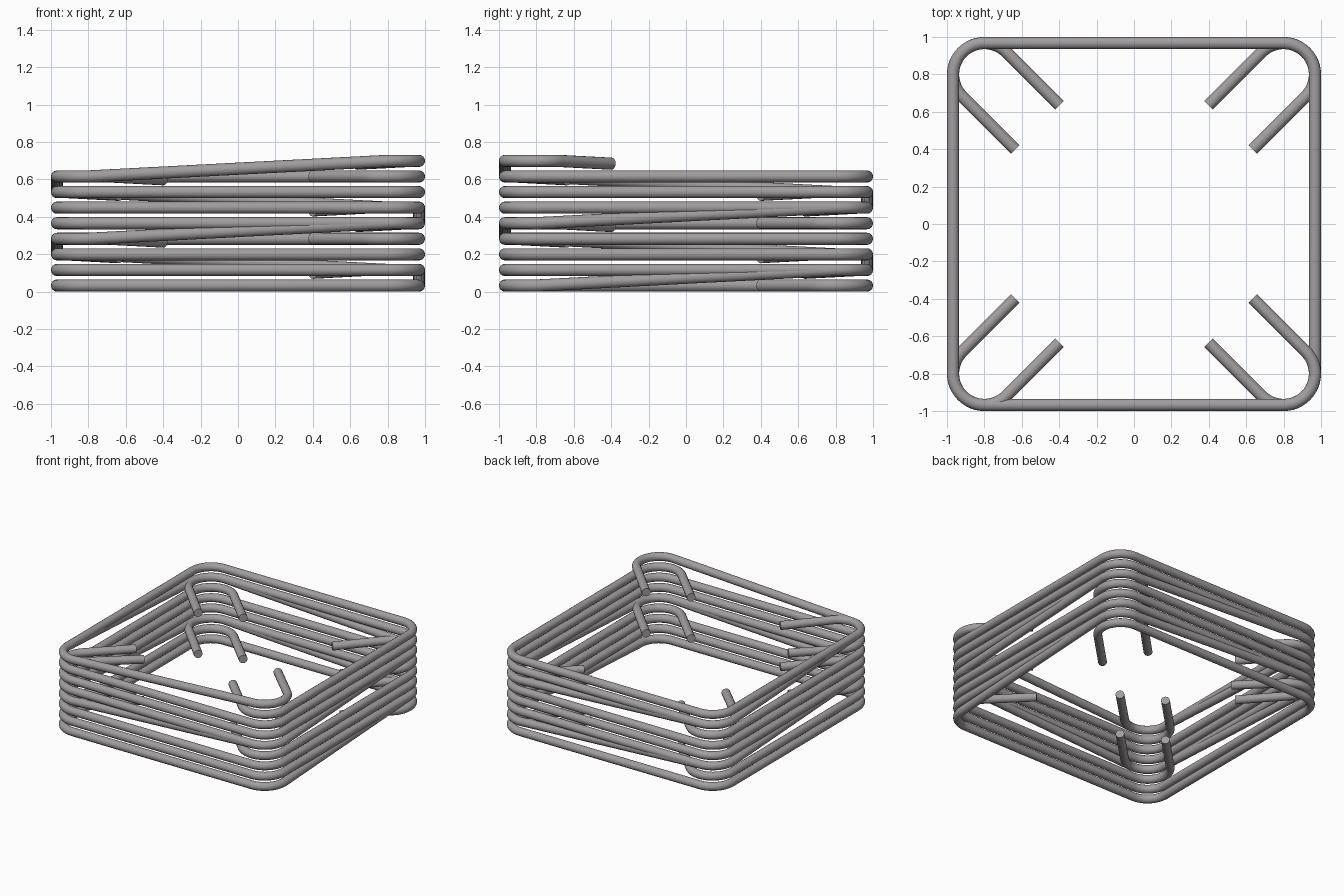
import bpy
from math import pi, sin, cos, radians

cube = bpy.data.objects.get("Cube")
if cube:
    bpy.data.objects.remove(cube, do_unlink=True)

BAR = 0.0325           # bar radius
C = 0.80               # centre of each corner bend
R = 1.0 - BAR - C      # centre-line radius of the bends
HOOK = 0.40            # straight hook length
PITCH = 0.0833         # height of one layer
DROOP = 0.015          # fall of the upper hook towards its tip
STEPS = 6              # segments per 45 degrees of bend

steel = bpy.data.materials.new("grey steel")
steel.use_nodes = True
colour = (0.36, 0.34, 0.35, 1.0)
steel.diffuse_color = colour
bsdf = steel.node_tree.nodes["Principled BSDF"]
bsdf.inputs["Base Color"].default_value = colour
bsdf.inputs["Roughness"].default_value = 0.5


def bend(cx, cy, a0, a1, z):
    """Points of a corner bend, angles in degrees."""
    n = round((a1 - a0) / 45) * STEPS
    angles = [radians(a0 + (a1 - a0) * i / n) for i in range(n + 1)]
    return [(cx + R * cos(a), cy + R * sin(a), z) for a in angles]


def stirrup_path(z):
    """One bent square tie, hooked at the back left corner."""
    first = bend(C, C, -45, 90, z)
    last = bend(C, C, 0, 135, z + PITCH)
    d = HOOK * cos(pi / 4)
    x0, y0, _ = first[0]
    x1, y1, z1 = last[-1]
    path = [(x0 - d, y0 - d, z)] + first
    path += bend(-C, C, 90, 180, z)
    path += bend(-C, -C, 180, 270, z)
    path += bend(C, -C, 270, 360, z)
    return path + last + [(x1 - d, y1 - d, z1 - DROOP)]


def make_stirrup(index):
    turn = index * pi / 2          # each layer is turned a quarter
    curve = bpy.data.curves.new("stirrup_path", "CURVE")
    curve.dimensions = "3D"
    curve.bevel_depth = BAR
    curve.bevel_resolution = 6
    curve.use_fill_caps = True
    path = stirrup_path(BAR + index * PITCH)
    spline = curve.splines.new("POLY")
    spline.points.add(len(path) - 1)
    for point, (x, y, z) in zip(spline.points, path):
        point.co = (x * cos(turn) - y * sin(turn),
                    x * sin(turn) + y * cos(turn), z, 1)
    curve.materials.append(steel)
    obj = bpy.data.objects.new(f"stirrup_{index + 1}", curve)
    bpy.context.collection.objects.link(obj)

    # Turn the swept bar into a smooth mesh with crisp cut ends
    bpy.ops.object.select_all(action="DESELECT")
    obj.select_set(True)
    bpy.context.view_layer.objects.active = obj
    bpy.ops.object.convert(target="MESH")
    bpy.ops.object.shade_smooth_by_angle(angle=radians(40))


# Stack of eight stirrups
for i in range(8):
    make_stirrup(i)
